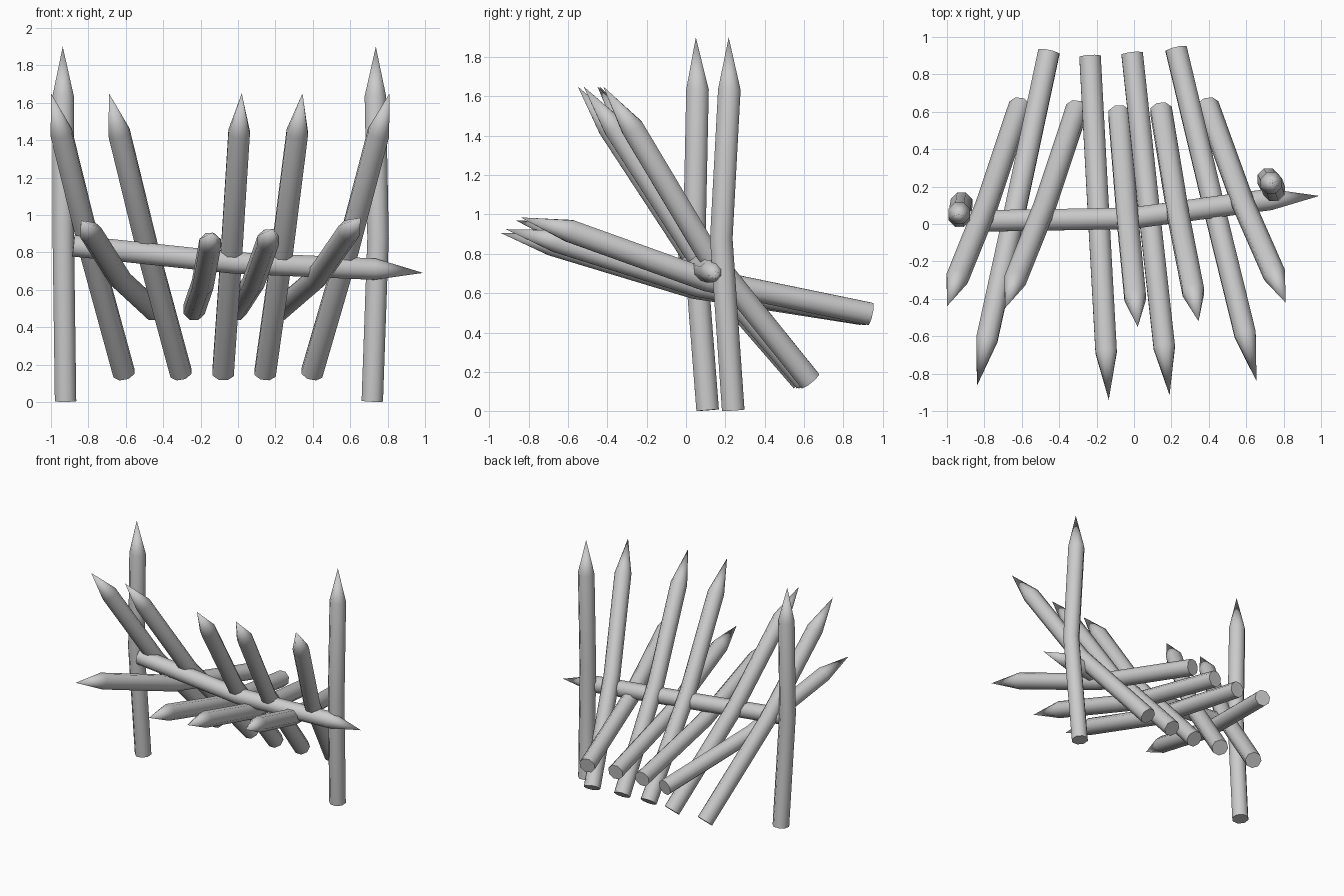
import bpy, bmesh, math
from mathutils import Vector

if "Cube" in bpy.data.objects:
    bpy.data.objects.remove(bpy.data.objects["Cube"])

SIDES, RADIUS = 8, 0.062
BEND, SHOULDER = 0.46, 0.86   # fractions of the length


def stake(name, base, tip, bow):
    """Slightly bowed round log with a sharpened end."""
    base, tip, bow = Vector(base), Vector(tip), Vector(bow)
    mid = base.lerp(tip, BEND) + bow
    shoulder = base.lerp(tip, SHOULDER)
    axis = (tip - base).normalized()
    ref = Vector((1, 0, 0)) if abs(axis.x) < 0.8 else Vector((0, 0, 1))
    u = (ref - axis * ref.dot(axis)).normalized()
    v = axis.cross(u)

    bm = bmesh.new()
    rings = []
    for c, d in ((base, mid - base), (mid, axis), (shoulder, tip - mid)):
        turn = axis.rotation_difference(d)
        ring = []
        for i in range(SIDES):
            a = 2 * math.pi * (i + 0.5) / SIDES
            ring.append(bm.verts.new(c + turn @ ((u * math.cos(a) + v * math.sin(a)) * RADIUS)))
        rings.append(ring)
    point = bm.verts.new(tip)
    bm.faces.new(rings[0][::-1])
    for i in range(SIDES):
        j = (i + 1) % SIDES
        for lo, hi in zip(rings, rings[1:]):
            bm.faces.new((lo[i], lo[j], hi[j], hi[i]))
        bm.faces.new((rings[-1][i], rings[-1][j], point))
    bmesh.ops.recalc_face_normals(bm, faces=bm.faces)

    mesh = bpy.data.meshes.new(name)
    bm.to_mesh(mesh)
    bm.free()
    obj = bpy.data.objects.new(name, mesh)
    bpy.context.collection.objects.link(obj)
    bpy.ops.object.select_all(action='DESELECT')
    obj.select_set(True)
    bpy.context.view_layer.objects.active = obj
    bpy.ops.object.shade_smooth_by_angle(angle=math.radians(50))
    return obj


# Upright posts
stake("left_post", (-0.922, 0.11, 0.005), (-0.937, 0.05, 1.9), (-0.005, -0.04, 0))
stake("right_post", (0.718, 0.24, 0.005), (0.737, 0.217, 1.9), (0.022, -0.05, 0))

# Cross rail
stake("cross_rail", (-0.88, 0.015, 0.835), (0.99, 0.15, 0.69), (0, -0.047, -0.025))

# Steep stakes: base x, base y, tip x, tip y
steep = [(-0.61, 0.63, -1.0, -0.44), (-0.305, 0.615, -0.69, -0.45),
         (-0.08, 0.59, 0.02, -0.55), (0.145, 0.605, 0.345, -0.52),
         (0.395, 0.63, 0.81, -0.42)]
for n, (bx, by, tx, ty) in enumerate(steep):
    stake(f"steep_stake_{n + 1}", (bx, by, 0.155), (tx, ty, 1.65), (0, -0.043, -0.033))

# Low stakes: base x, base y, tip x, tip y, tip z
low = [(-0.455, 0.92, -0.84, -0.865, 0.97), (-0.235, 0.895, -0.135, -0.94, 0.905),
       (-0.01, 0.91, 0.19, -0.915, 0.925), (0.225, 0.935, 0.655, -0.84, 0.985)]
for n, (bx, by, tx, ty, tz) in enumerate(low):
    stake(f"low_stake_{n + 1}", (bx, by, 0.495), (tx, ty, tz), (0, -0.01, -0.055))
